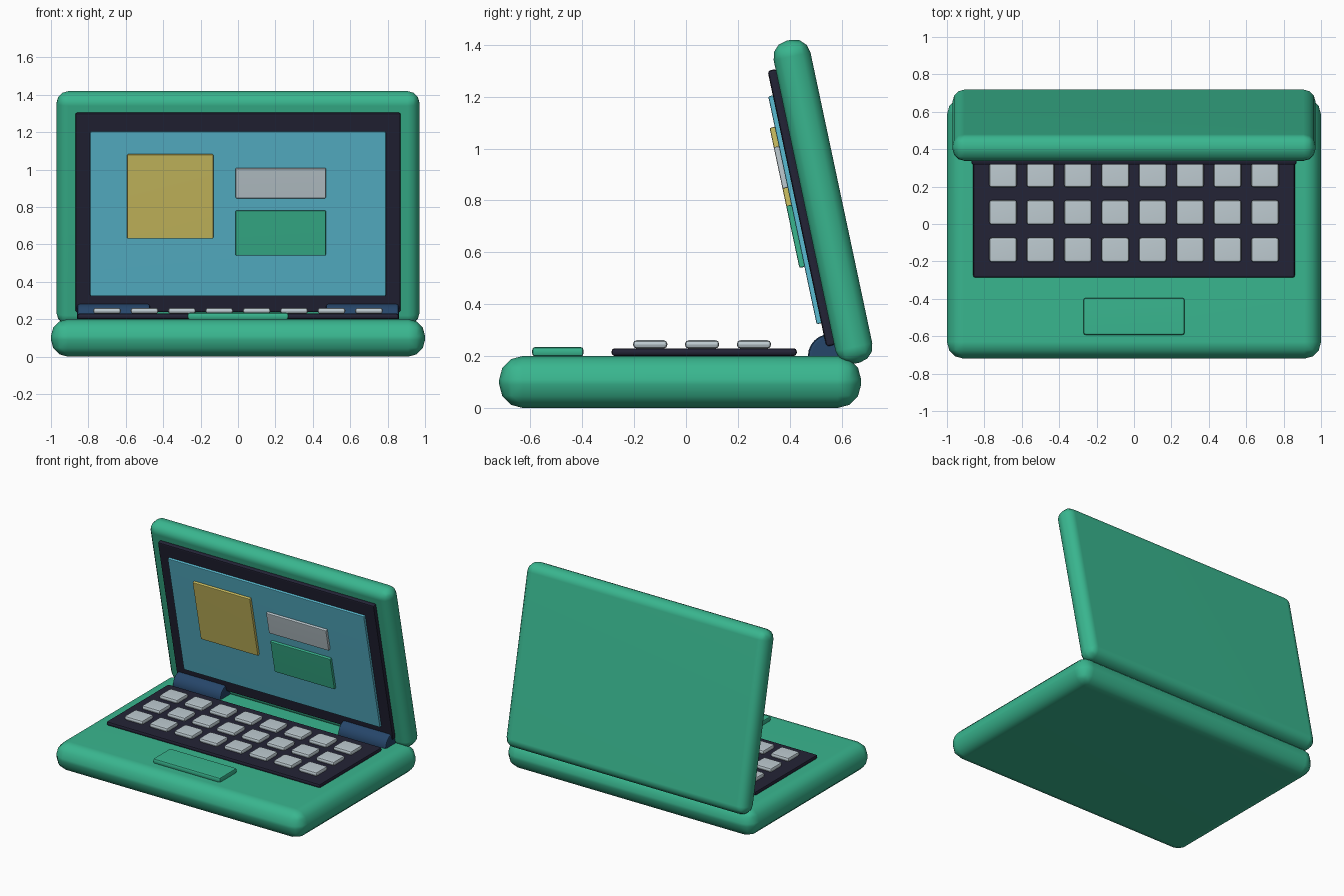
import bpy, bmesh, math
from mathutils import Matrix, Vector

if "Cube" in bpy.data.objects:
    bpy.data.objects.remove(bpy.data.objects["Cube"])


def srgb(hex_code):
    out = []
    for i in (0, 2, 4):
        c = int(hex_code[i:i + 2], 16) / 255
        out.append(c / 12.92 if c <= 0.04045 else ((c + 0.055) / 1.055) ** 2.4)
    return (*out, 1.0)


def material(name, hex_code):
    m = bpy.data.materials.new(name)
    m.diffuse_color = srgb(hex_code)
    m.use_nodes = True
    m.node_tree.nodes["Principled BSDF"].inputs["Base Color"].default_value = m.diffuse_color
    return m


GREEN = material("green", "39B68F")
DARK = material("dark_navy", "232336")
GREY = material("light_grey", "BECBD1")
SKY = material("screen_blue", "5ABBD2")
YELLOW = material("yellow", "D0C262")
BLUE = material("hinge_blue", "26466A")


def finish(name, bm, mat, matrix):
    mesh = bpy.data.meshes.new(name)
    bm.to_mesh(mesh)
    bm.free()
    mesh.materials.append(mat)
    mesh.shade_smooth()
    mesh.set_sharp_from_angle(angle=math.radians(40))
    ob = bpy.data.objects.new(name, mesh)
    ob.matrix_world = matrix
    bpy.context.collection.objects.link(ob)
    ob.modifiers.new("even_normals", 'WEIGHTED_NORMAL').keep_sharp = True
    return ob


def box(name, mat, lo, hi, bevel, segments=3, frame=Matrix()):
    """Rounded box between two corners, placed in a local frame."""
    lo, hi = Vector(lo), Vector(hi)
    bm = bmesh.new()
    bmesh.ops.create_cube(bm, size=1)
    bmesh.ops.scale(bm, vec=hi - lo, verts=bm.verts)
    bmesh.ops.bevel(bm, geom=bm.edges[:], offset=bevel, segments=segments,
                    profile=0.5, affect='EDGES')
    return finish(name, bm, mat, frame @ Matrix.Translation((lo + hi) / 2))


# Lower body, keyboard tray and trackpad
box("base", GREEN, (-1, -0.72, 0), (1, 0.675, 0.2), 0.09)
box("keyboard_tray", DARK, (-0.86, -0.287, 0.2), (0.86, 0.427, 0.23), 0.012, 2)
box("trackpad", GREEN, (-0.27, -0.593, 0.198), (0.27, -0.395, 0.235), 0.012, 2)

# Keys
for row in range(3):
    for col in range(8):
        x, y = -0.7 + 0.2 * col, -0.138 + 0.2 * row
        box(f"key_{row + 1}_{col + 1}", GREY, (x - 0.074, y - 0.066, 0.229),
            (x + 0.074, y + 0.066, 0.261), 0.014, 2)

# Hinge barrels
for side, label in ((-1, "left"), (1, "right")):
    bm = bmesh.new()
    bmesh.ops.create_cone(bm, cap_ends=True, segments=24, radius1=0.085,
                          radius2=0.085, depth=0.39)
    rims = [e for e in bm.edges if abs(e.verts[0].co.z - e.verts[1].co.z) < 1e-4]
    bmesh.ops.bevel(bm, geom=rims, offset=0.015, segments=2, profile=0.5,
                    affect='EDGES')
    finish(f"hinge_{label}", bm, BLUE,
           Matrix.Translation((side * 0.665, 0.555, 0.2))
           @ Matrix.Rotation(math.pi / 2, 4, 'Y'))

# Lid and everything mounted on it, in a frame leaning back into the tilt
LID = Matrix.Translation((0, 0.528, 0.795)) @ Matrix.Rotation(math.radians(12), 4, 'X')
box("lid", GREEN, (-0.97, -0.0725, -0.636), (0.97, 0.0725, 0.636), 0.063, 3, LID)
box("screen_bezel", DARK, (-0.87, -0.104, -0.55), (0.87, -0.068, 0.538), 0.012, 2, LID)
box("screen", SKY, (-0.79, -0.122, -0.457), (0.79, -0.1, 0.441), 0.006, 2, LID)

# Windows shown on the screen
for name, mat, x0, x1, z0, z1 in (
        ("yellow_window", YELLOW, -0.593, -0.132, -0.139, 0.321),
        ("grey_window", GREY, -0.013, 0.47, 0.081, 0.245),
        ("green_window", GREEN, -0.013, 0.47, -0.231, 0.014)):
    box(name, mat, (x0, -0.142, z0), (x1, -0.12, z1), 0.006, 2, LID)

# Lean the lid the right way: its top sits towards the front
